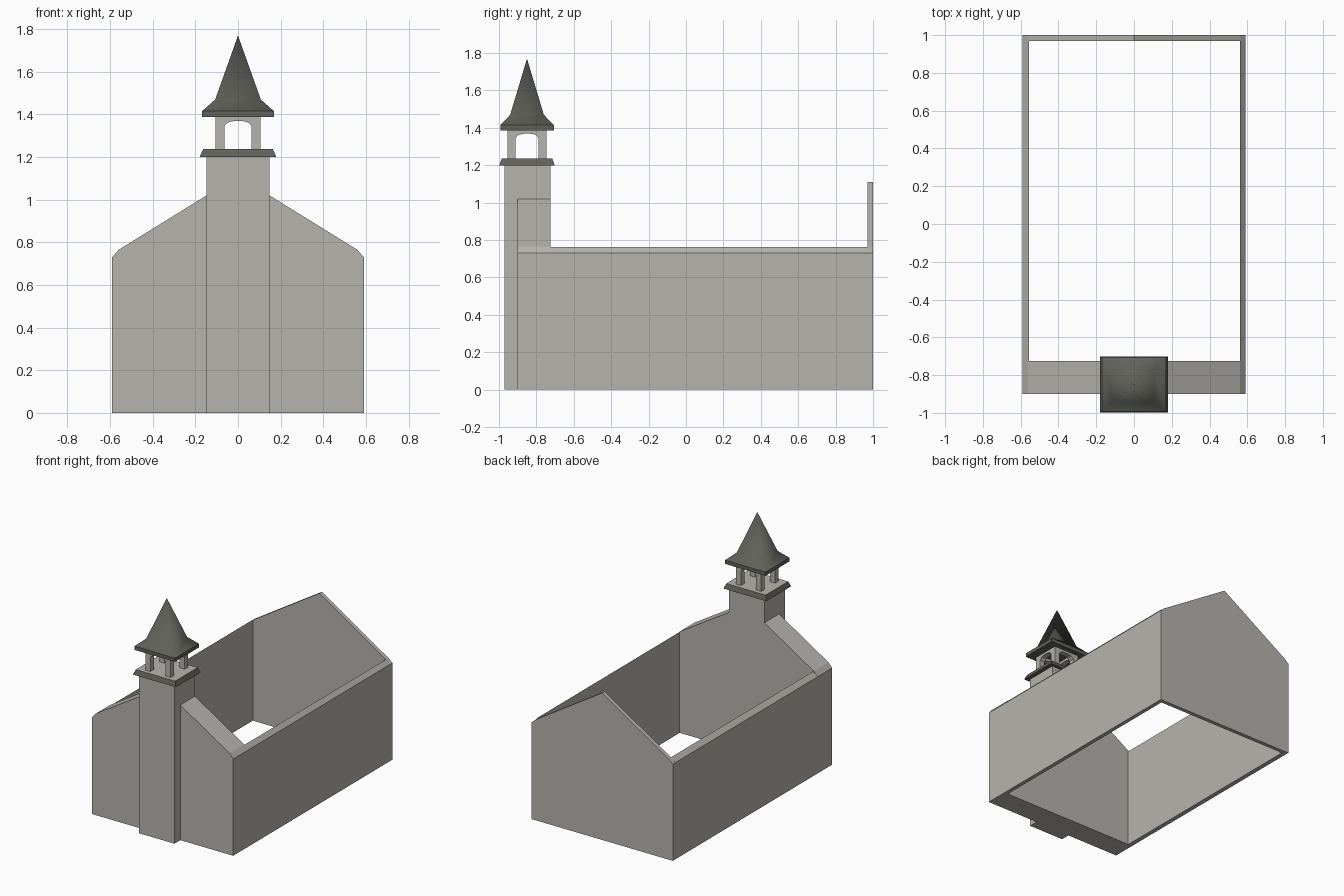
import bpy, bmesh, math

if "Cube" in bpy.data.objects:
    bpy.data.objects.remove(bpy.data.objects["Cube"])

def material(name, rgb):
    m = bpy.data.materials.new(name)
    m.diffuse_color = (*rgb, 1)
    m.use_nodes = True
    m.node_tree.nodes["Principled BSDF"].inputs["Base Color"].default_value = m.diffuse_color
    return m

STONE = material("grey stone", (0.47, 0.455, 0.42))
SLATE = material("dark slate", (0.12, 0.12, 0.105))

def finish(name, bm, mats):
    bmesh.ops.recalc_face_normals(bm, faces=bm.faces[:])
    me = bpy.data.meshes.new(name)
    bm.to_mesh(me)
    bm.free()
    for m in mats:
        me.materials.append(m)
    ob = bpy.data.objects.new(name, me)
    bpy.context.collection.objects.link(ob)
    return ob

def prism(name, profile, a, b, place, mat=STONE):
    """Extrude a 2D profile from a to b; place(u, v, t) gives the 3D point."""
    bm = bmesh.new()
    ends = [[bm.verts.new(place(u, v, t)) for u, v in profile] for t in (a, b)]
    n = len(profile)
    bm.faces.new(ends[0])
    bm.faces.new(ends[1][::-1])
    for i in range(n):
        j = (i + 1) % n
        bm.faces.new((ends[0][i], ends[0][j], ends[1][j], ends[1][i]))
    return finish(name, bm, [mat])

def along_y(u, v, t):
    return (u, t, v)

def along_x(u, v, t):
    return (t, u, v)

CY = -0.85  # tower axis

def loft(name, rings, mats, apex=None):
    """Stack rectangles (half x, half y, z), optionally closed to a point."""
    bm = bmesh.new()
    rows = [[bm.verts.new((sx * hx, CY + sy * hy, z))
             for sx, sy in ((-1, -1), (1, -1), (1, 1), (-1, 1))] for hx, hy, z in rings]
    bm.faces.new(rows[0][::-1])
    for lo, hi in zip(rows, rows[1:]):
        for i in range(4):
            j = (i + 1) % 4
            bm.faces.new((lo[i], lo[j], hi[j], hi[i]))
    if apex:
        tip = bm.verts.new((0, CY, apex))
        for i in range(4):
            bm.faces.new((rows[-1][i], rows[-1][(i + 1) % 4], tip))
    else:
        bm.faces.new(rows[-1])
    return finish(name, bm, mats)

# Nave: thick front gable, thin back gable, two side walls with bevelled tops
prism("front_gable", [(-.59, 0), (.59, 0), (.59, .73), (.56, .765), (.148, 1.02),
                      (-.148, 1.02), (-.56, .765), (-.59, .73)], -.9, -.725, along_y)
prism("back_gable", [(-.59, 0), (.59, 0), (.59, .73), (.56, .757), (0, 1.11),
                     (-.56, .757), (-.59, .73)], .97, 1.0, along_y)
for name, s, inner in (("left_wall", -1, .555), ("right_wall", 1, .56)):
    prism(name, [(s * inner, 0), (s * .59, 0), (s * .59, .73), (s * inner, .762)],
          -.725, .97, along_y)

# Tower: steps back over the front gable
prism("tower", [(-.97, 0), (-.9, 0), (-.9, 1.02), (-.725, 1.02), (-.725, 1.2), (-.97, 1.2)],
      -.148, .148, along_x)

# Cornice below the belfry, with a stone floor
cornice = loft("cornice", [(.18, .148, 1.2), (.164, .135, 1.237)], [SLATE, STONE])
for p in cornice.data.polygons:
    if p.normal.z > .9:
        p.material_index = 1

# Belfry: corner posts and arched lintels
HX, HY, T, Z0, Z1 = .106, .104, .042, 1.237, 1.388
for sx in (-1, 1):
    for sy in (-1, 1):
        x0, x1 = sx * (HX - T), sx * HX
        prism("belfry_post", [(x0, Z0), (x1, Z0), (x1, Z1), (x0, Z1)],
              CY + sy * (HY - T), CY + sy * HY, along_y)

def arch(half, centre):
    pts = []
    for i in range(9):
        u = -1 + i / 4
        pts.append((centre + u * half, 1.345 + .025 * math.sqrt(1 - u * u)))
    return pts + [(centre + half, Z1), (centre - half, Z1)]

for s in (-1, 1):
    prism("belfry_arch", arch(HX - T, 0), CY + s * (HY - T), CY + s * HY, along_y)
    prism("belfry_side_arch", arch(HY - T, CY), s * (HX - T), s * HX, along_x)

# Spire: eaves slab, flared skirt and steep point, smooth above the eaves
spire = loft("spire", [(.169, .143, 1.387), (.169, .143, 1.415), (.107, .09, 1.47)],
             [SLATE], apex=1.77)
for p in spire.data.polygons:
    p.use_smooth = p.center.z > 1.42
